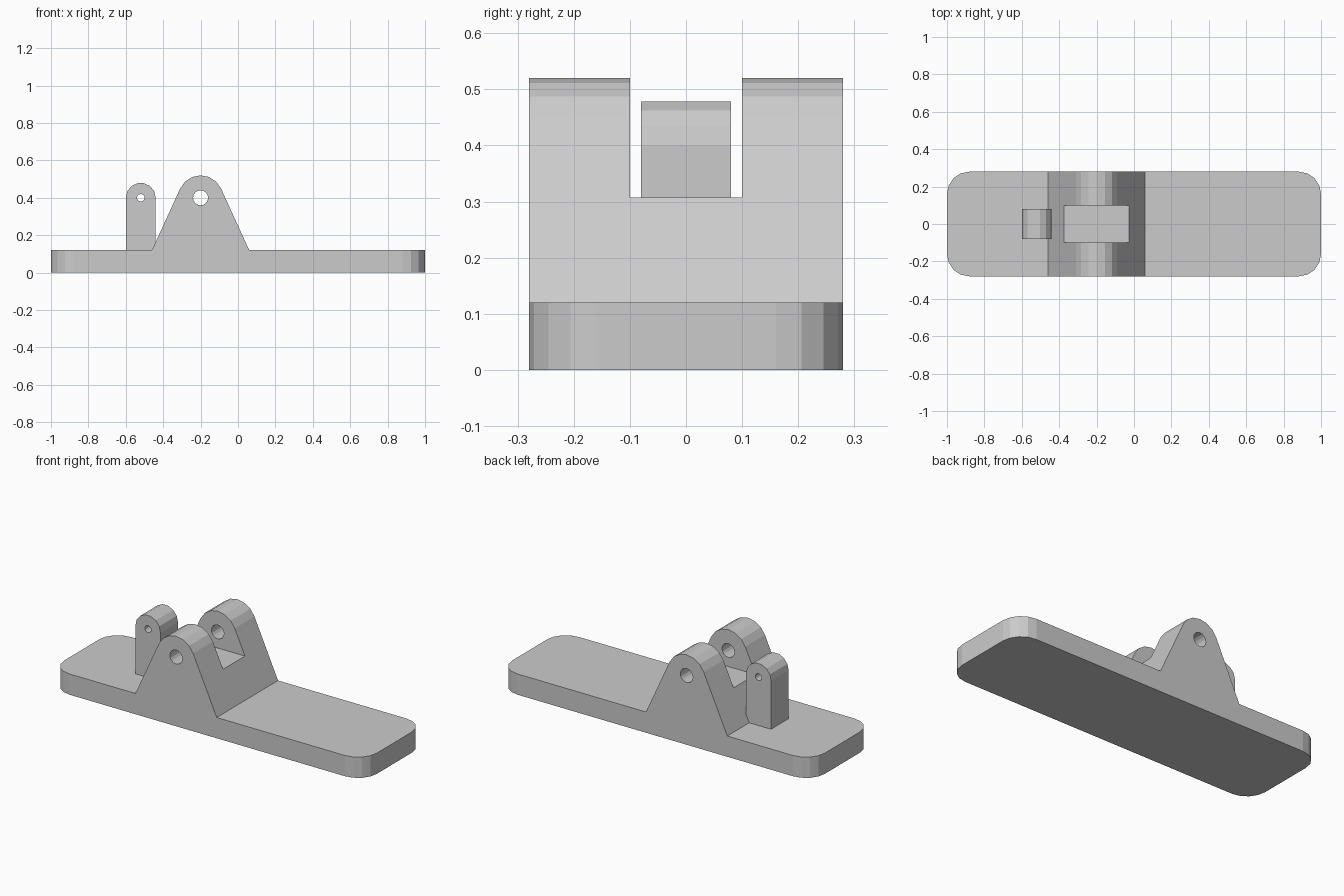
import bpy, bmesh
from math import sin, cos, radians, atan2, acos, hypot, degrees

if "Cube" in bpy.data.objects:
    bpy.data.objects.remove(bpy.data.objects["Cube"])


def arc(cx, cy, r, a0, a1, n):
    return [(cx + r * cos(radians(a0 + (a1 - a0) * i / n)),
             cy + r * sin(radians(a0 + (a1 - a0) * i / n))) for i in range(n + 1)]


def prism(name, points, lo, hi, axis):
    """Extrude a 2D outline: axis 'Y' uses (x, z) points, axis 'Z' uses (x, y)."""
    def place(p, d):
        return (p[0], d, p[1]) if axis == 'Y' else (p[0], p[1], d)
    bm = bmesh.new()
    face = bm.faces.new([bm.verts.new(place(p, lo)) for p in points])
    out = bmesh.ops.extrude_face_region(bm, geom=[face])
    for v in out['geom']:
        if isinstance(v, bmesh.types.BMVert):
            v.co = place((v.co.x, v.co.z if axis == 'Y' else v.co.y), hi)
    bmesh.ops.recalc_face_normals(bm, faces=bm.faces)
    mesh = bpy.data.meshes.new(name)
    bm.to_mesh(mesh)
    bm.free()
    obj = bpy.data.objects.new(name, mesh)
    bpy.context.collection.objects.link(obj)
    return obj


def combine(obj, tool, operation):
    mod = obj.modifiers.new(operation.lower(), 'BOOLEAN')
    mod.operation, mod.object, mod.solver = operation, tool, 'EXACT'
    bpy.context.view_layer.objects.active = obj
    bpy.ops.object.modifier_apply(modifier=mod.name)
    bpy.data.objects.remove(tool)


def circle(x, z, r, n=16):
    return arc(x, z, r, 0, 360, n)[:-1]


TOP, PIVOT_X, PIVOT_Z, R = 0.12, -0.2, 0.4, 0.12

# Side silhouette: plate with the tapered bracket, round top tangent to its flanks
dx, dz = 0.26, TOP - PIVOT_Z
tangent = degrees(atan2(dz, dx) + acos(R / hypot(dx, dz)))
side = [(-1.1, 0), (1.1, 0), (1.1, TOP), (PIVOT_X + dx, TOP)]
side += arc(PIVOT_X, PIVOT_Z, R, tangent, 180 - tangent, 6)
side += [(PIVOT_X - dx, TOP), (-1.1, TOP)]
body = prism("pivot_bracket_plate", side, -0.4, 0.4, 'Y')

# Plan outline with rounded corners
plan = []
for sx, sy, start in ((1, 1, 0), (-1, 1, 90), (-1, -1, 180), (1, -1, 270)):
    plan += arc(sx * 0.88, sy * 0.16, 0.12, start, start + 90, 4)
combine(body, prism("plan_cutter", plan, -0.2, 1, 'Z'), 'INTERSECT')

# Slot that splits the bracket into two ears
slot = [(-0.5, 0.307), (0.1, 0.307), (0.1, 0.7), (-0.5, 0.7)]
combine(body, prism("slot_cutter", slot, -0.1, 0.1, 'Y'), 'DIFFERENCE')

# Small round-topped lug beside the bracket
lug = [(-0.6, 0.06), (-0.44, 0.06)] + arc(-0.52, 0.4, 0.08, 0, 180, 7)
combine(body, prism("lug", lug, -0.08, 0.08, 'Y'), 'UNION')

# Pin holes through the ears and the lug
for x, r in ((PIVOT_X, 0.04), (-0.52, 0.02)):
    combine(body, prism("hole_cutter", circle(x, 0.4, r), -0.5, 0.5, 'Y'), 'DIFFERENCE')
